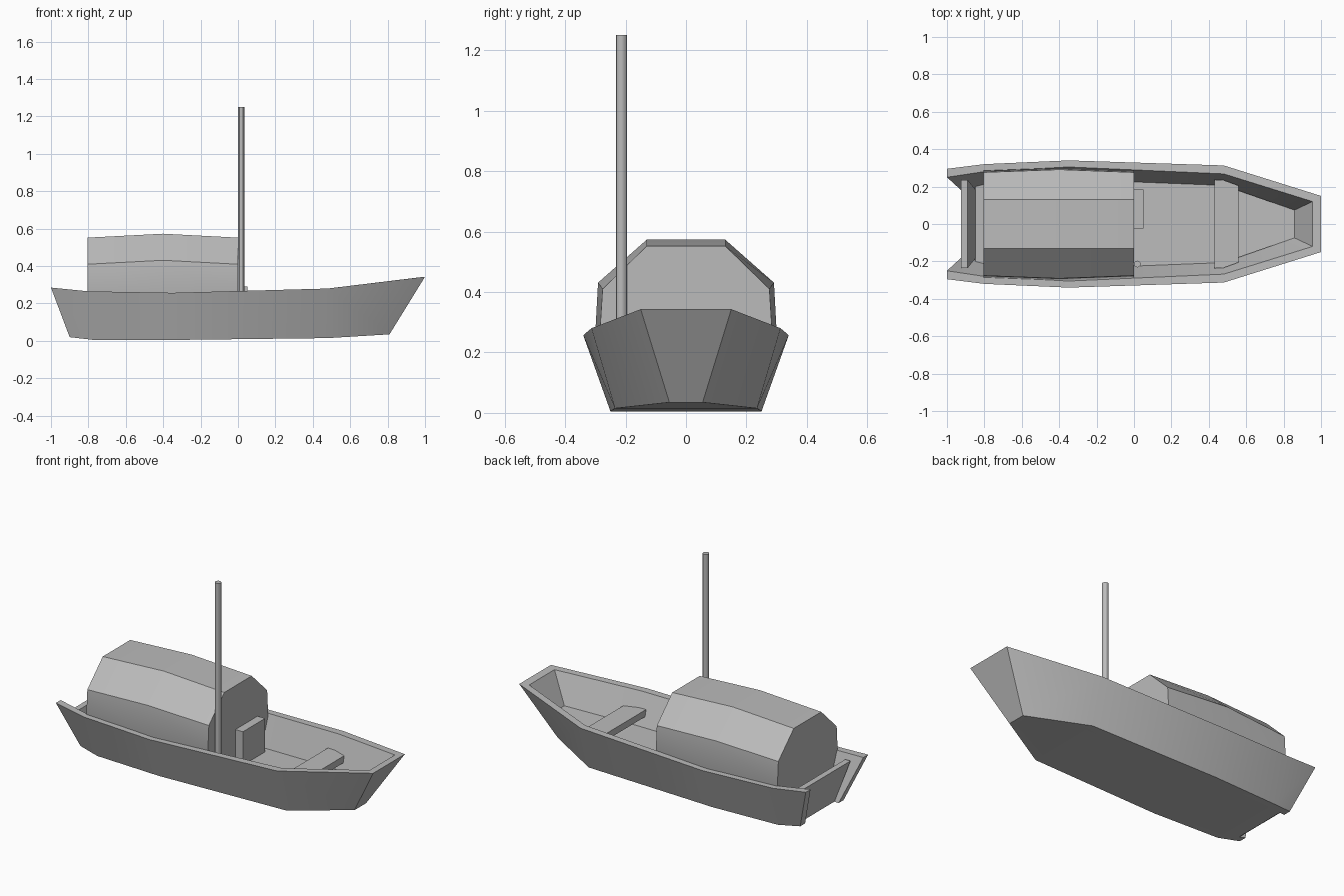
import bpy, bmesh, math
from mathutils import Vector

cube = bpy.data.objects.get("Cube")
if cube:
    bpy.data.objects.remove(cube, do_unlink=True)

grey = bpy.data.materials.new("plain grey")
grey.use_nodes = True
tone = (0.5, 0.5, 0.5, 1)
grey.diffuse_color = tone
grey.node_tree.nodes["Principled BSDF"].inputs["Base Color"].default_value = tone


def loft(name, rings, smooth=False):
    """Join matching closed sections into one capped solid."""
    bm = bmesh.new()
    loops = [[bm.verts.new(p) for p in ring] for ring in rings]
    count = len(loops[0])
    for a, b in zip(loops, loops[1:]):
        for i in range(count):
            j = (i + 1) % count
            bm.faces.new((a[i], a[j], b[j], b[i]))
    bm.faces.new(loops[0])
    bm.faces.new(loops[-1])
    bmesh.ops.recalc_face_normals(bm, faces=bm.faces)
    mesh = bpy.data.meshes.new(name)
    bm.to_mesh(mesh)
    bm.free()
    obj = bpy.data.objects.new(name, mesh)
    bpy.context.collection.objects.link(obj)
    mesh.materials.append(grey)
    if smooth:
        bpy.ops.object.select_all(action="DESELECT")
        obj.select_set(True)
        bpy.context.view_layer.objects.active = obj
        bpy.ops.object.shade_smooth_by_angle(angle=math.radians(30))
    return obj


def flip(p):
    return Vector((p[0], -p[1], p[2]))


def across(*points):
    """Symmetric section from its left-hand points."""
    return [Vector(p) for p in points] + [flip(p) for p in reversed(points)]


def at_height(a, b, z):
    return a.lerp(b, (z - a.z) / (b.z - a.z))


# Hull stations: outer top, outer bottom, inner bottom, inner top
stations = [[Vector(p) for p in s] for s in (
    ((-1, .295, .285), (-.9, .205, .02), (-.9, .158, .02), (-1, .25, .285)),
    ((-.8, .32, .265), (-.77, .232, .005), (-.77, .19, .005), (-.8, .28, .265)),
    ((-.35, .34, .257), (-.35, .25, .005), (-.35, .213, .005), (-.35, .305, .257)),
    ((.48, .313, .28), (.48, .235, .015), (.48, .177, .015), (.48, .268, .28)),
    ((1, .15, .343), (.81, .055, .035), (.785, .04, .035), (.955, .12, .338)),
)]

# Hull sides, with a bow plate between their mitred ends
boards = loft("hull_side", stations, True)
boards.modifiers.new("both_sides", "MIRROR").use_axis = (False, True, False)
bow = stations[-1]
loft("bow_plate", [bow, [flip(p) for p in bow]])

# Floor, stopping short at the recessed stern
floor_rings = []
for (top, bottom, low, high), z in zip(stations, (.1, .085, .08, .1, .165)):
    floor_rings.append([low, at_height(low, high, z)])
floor_rings[0] = [a.lerp(b, t) for a, b, t in zip(*floor_rings[:2], (.28, .55))]
loft("floor", [across(*ring) for ring in floor_rings])

# Stern board, leaning back between the sides
loft("stern_board", [
    across((-.87, .162, .02), (-.83, .162, .02)),
    across((-.925, .236, .25), (-.89, .236, .25))])

# Bench resting between the sides near the bow
loft("bench", [across((x, w, .195), (x, w - .01, .155))
               for x, w in ((.43, .237), (.48, .234), (.56, .205))])

# Arched canopy, slightly swollen at mid length
def arch(x, grow, rise):
    outer = [(.25, .1), (.286 + grow, .25), (.276 + grow, .41 + rise), (.13, .552 + rise)]
    inner = [(.11, .497 + rise), (.225, .39 + rise), (.222, .25), (.218, .09)]
    left = [(x, y, z) for y, z in outer]
    right = [(x, y, z) for y, z in inner]
    return ([Vector(p) for p in left] + [flip(p) for p in reversed(left)]
            + [flip(p) for p in right] + [Vector(p) for p in reversed(right)])

loft("canopy", [arch(-.805, 0, 0), arch(-.4, .015, .021), arch(0, 0, 0)], True)

# Bulkheads closing the canopy near both ends
for name, x in (("front_bulkhead", -.11), ("rear_bulkhead", -.77)):
    loft(name, [across((x + d, .22, .085), (x + d, .23, .392), (x + d, .112, .505))
                for d in (0, .02)])

# Chest against the front bulkhead
loft("chest", [[(x, -.025, .08), (x, .185, .08), (x, .185, .29), (x, -.025, .29)]
               for x in (-.1, .05)])

# Mast on the right side of the deck
mast_sides = 12
loft("mast", [[(.018 + .018 * math.cos(math.tau * i / mast_sides),
                -.214 + .018 * math.sin(math.tau * i / mast_sides), z)
               for i in range(mast_sides)] for z in (.08, 1.25)], True)
